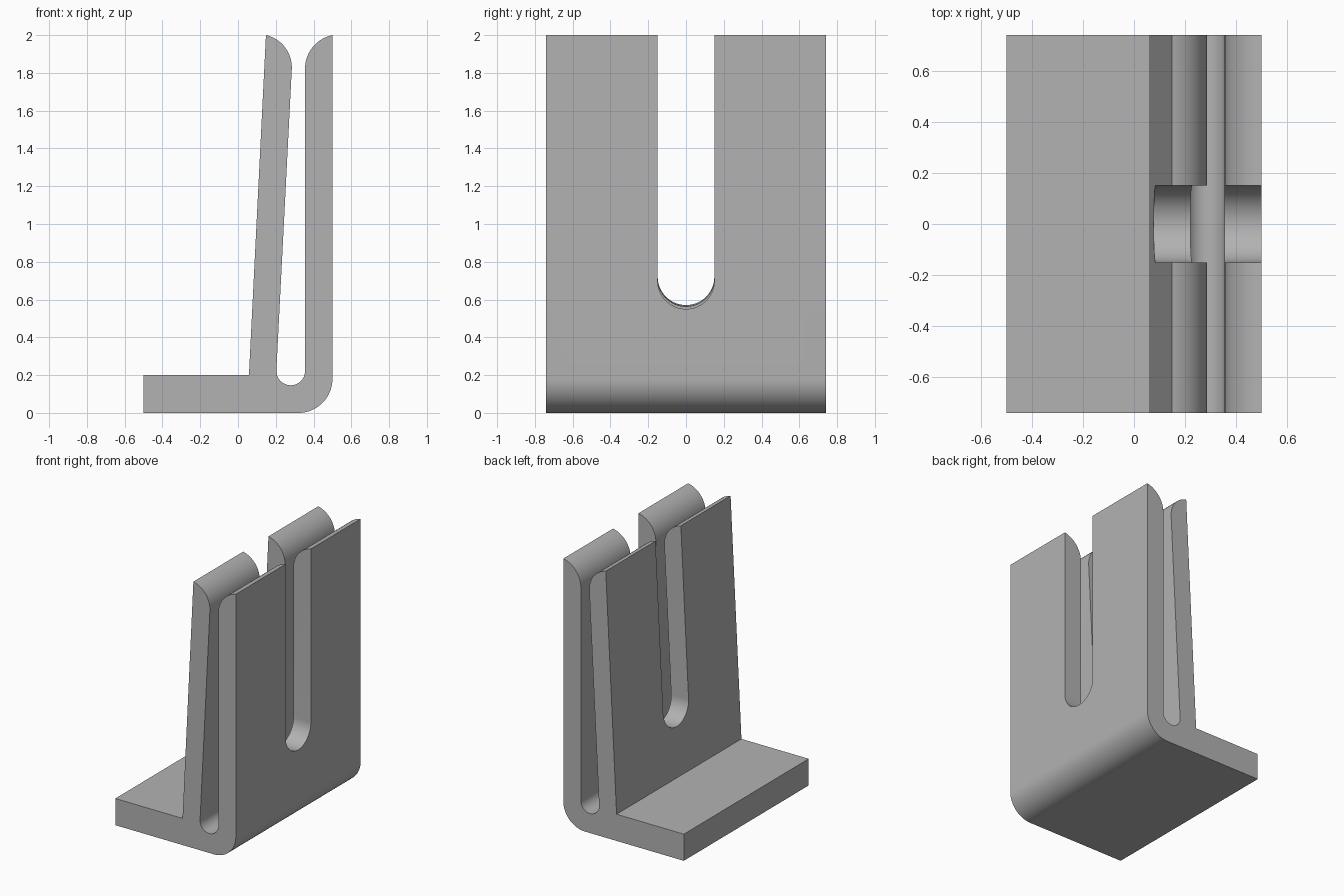
import bpy
import bmesh
from math import atan, cos, sin, pi, radians
from mathutils import Matrix, Vector

cube = bpy.data.objects.get("Cube")
if cube:
    bpy.data.objects.remove(cube, do_unlink=True)

HALF_WIDTH = 0.74
TILT = atan(0.05)                # lean of the sloping plate

grey = bpy.data.materials.new("plain grey")
grey.use_nodes = True
grey.diffuse_color = (0.45, 0.45, 0.45, 1)
grey.node_tree.nodes["Principled BSDF"].inputs["Base Color"].default_value = (0.45, 0.45, 0.45, 1)


def arc(cx, cz, r, start, end, steps=20):
    """Points along a circular arc, angles in radians."""
    angles = [start + (end - start) * i / steps for i in range(steps + 1)]
    return [(cx + r * cos(a), cz + r * sin(a)) for a in angles]


def prism(name, points, direction, matrix=Matrix()):
    """Closed solid from an outline of 3D points swept along a direction."""
    bm = bmesh.new()
    near = [bm.verts.new(p) for p in points]
    far = [bm.verts.new(Vector(p) + Vector(direction)) for p in points]
    bm.faces.new(near)
    bm.faces.new(far[::-1])
    for i in range(len(near)):
        bm.faces.new((near[i], near[i - 1], far[i - 1], far[i]))
    bm.transform(matrix)
    bm.normal_update()
    if bm.calc_volume(signed=True) < 0:
        bmesh.ops.reverse_faces(bm, faces=bm.faces[:])
    mesh = bpy.data.meshes.new(name)
    bm.to_mesh(mesh)
    bm.free()
    mesh.materials.append(grey)
    obj = bpy.data.objects.new(name, mesh)
    bpy.context.scene.collection.objects.link(obj)
    return obj


# Side outline: foot, rounded heel, upright plate, gap, leaning plate
outline = [(0.058, 0.2), (-0.5, 0.2), (-0.5, 0)]
outline += arc(0.32, 0.18, 0.18, -pi / 2, 0)                     # heel
outline += arc(0.535, 1.823, 0.18, radians(101.2), pi)           # upright plate lip
outline += arc(0.279, 0.222, 0.076, 0, -pi - TILT)               # gap bottom
outline += arc(0.11, 1.829, 0.175, -TILT, radians(77.5))         # leaning plate lip
bracket = prism("clip_bracket", [(x, -HALF_WIDTH, z) for x, z in outline],
                (0, 2 * HALF_WIDTH, 0))

# Round-bottomed slots, each square to its own plate
slot = [(0.15, 1.6)] + arc(0, 0, 0.15, 0, -pi, 32) + [(-0.15, 1.6)]
upright = Matrix.Translation((0.45, 0, 0.70))
leaning = Matrix.Translation((0.156, 0, 0.717)) @ Matrix.Rotation(TILT, 4, "Y")
bpy.context.view_layer.objects.active = bracket
for name, placing in (("upright_slot", upright), ("leaning_slot", leaning)):
    cutter = prism(name, [(-0.11, y, z) for y, z in slot], (0.22, 0, 0), placing)
    cutter.hide_render = True
    mod = bracket.modifiers.new(name, "BOOLEAN")
    mod.operation = "DIFFERENCE"
    mod.solver = "EXACT"
    mod.object = cutter
    bpy.context.view_layer.update()
    bpy.ops.object.modifier_apply(modifier=name)
    bpy.data.objects.remove(cutter, do_unlink=True)

# Smooth the curves, keep the edges sharp
bpy.ops.object.select_all(action="DESELECT")
bracket.select_set(True)
bpy.ops.object.shade_smooth_by_angle(angle=radians(30))
